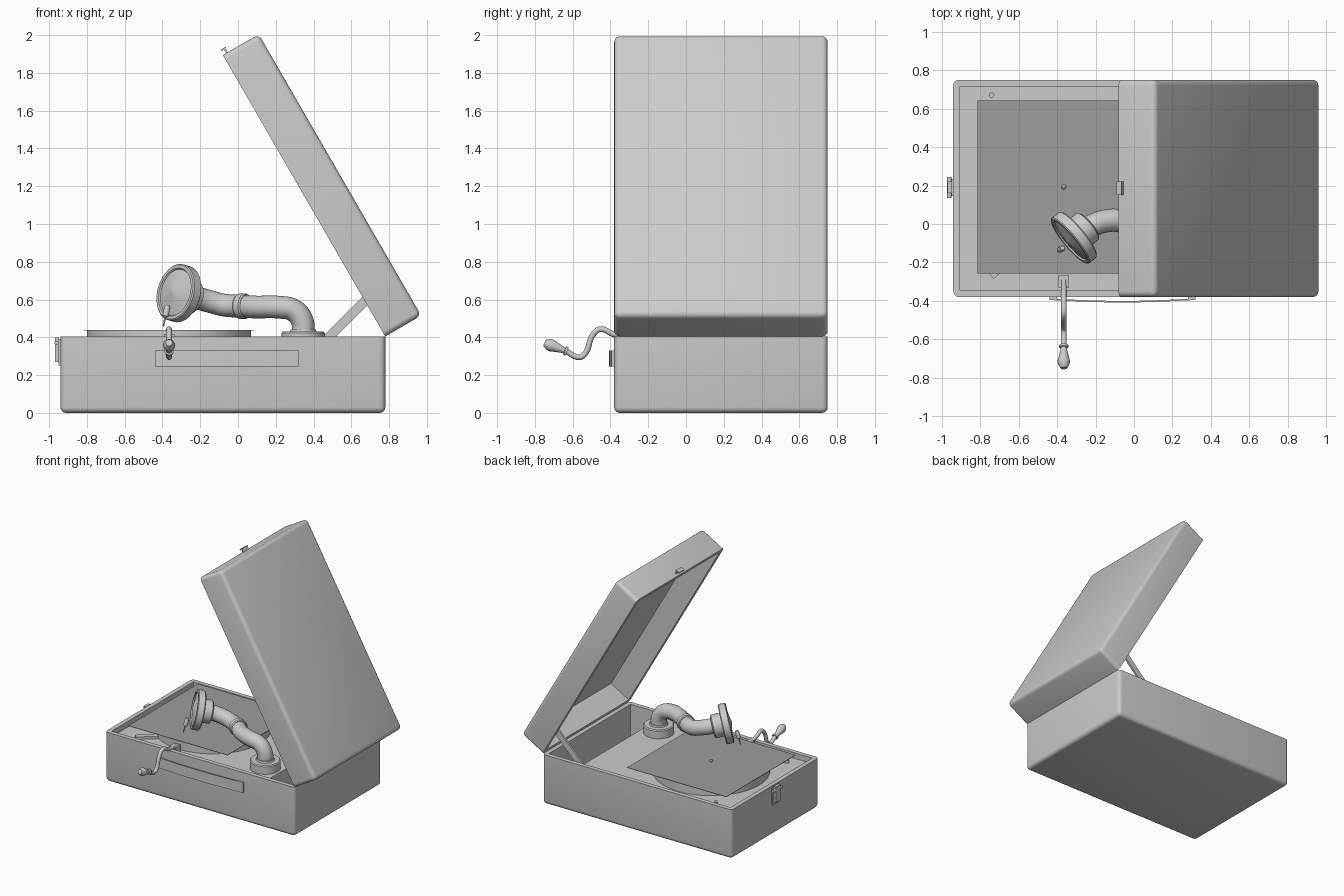
import bpy, bmesh, math
from mathutils import Vector, Matrix

if "Cube" in bpy.data.objects:
    bpy.data.objects.remove(bpy.data.objects["Cube"])


def material(name, v):
    m = bpy.data.materials.new(name)
    m.diffuse_color = (v, v, v, 1)
    m.use_nodes = True
    m.node_tree.nodes["Principled BSDF"].inputs["Base Color"].default_value = m.diffuse_color
    return m


GREY = material("grey", 0.6)
DARK = material("dark_grey", 0.34)


def finish(name, bm, mat=GREY, matrix=None):
    bmesh.ops.recalc_face_normals(bm, faces=bm.faces[:])
    me = bpy.data.meshes.new(name)
    bm.to_mesh(me)
    bm.free()
    if matrix:
        me.transform(matrix)
    me.materials.append(mat)
    ob = bpy.data.objects.new(name, me)
    bpy.context.collection.objects.link(ob)
    return ob


def smooth(ob, angle=35):
    bpy.ops.object.select_all(action='DESELECT')
    ob.select_set(True)
    bpy.context.view_layer.objects.active = ob
    bpy.ops.object.shade_smooth_by_angle(angle=math.radians(angle))
    return ob


def box_bm(lo, hi):
    bm = bmesh.new()
    lo, hi = Vector(lo), Vector(hi)
    bmesh.ops.create_cube(bm, size=1, matrix=Matrix.Translation((lo + hi) / 2) @ Matrix.Diagonal((*(hi - lo), 1)))
    return bm


def box(name, lo, hi, mat=GREY, matrix=None):
    return finish(name, box_bm(lo, hi), mat, matrix)


def lathe(name, profile, origin, axis, sides=32):
    """Spin (radius, distance) points about an axis through origin."""
    bm = bmesh.new()
    rings = []
    for r, d in profile:
        rings.append([bm.verts.new((r * math.cos(t), r * math.sin(t), d))
                      for t in (2 * math.pi * i / sides for i in range(sides))])
    for a, b in zip(rings, rings[1:]):
        for i in range(sides):
            j = (i + 1) % sides
            bm.faces.new((a[i], a[j], b[j], b[i]))
    bm.faces.new(rings[0])
    bm.faces.new(rings[-1])
    rot = Vector(axis).to_track_quat('Z', 'Y').to_matrix().to_4x4()
    return smooth(finish(name, bm, GREY, Matrix.Translation(origin) @ rot))


def tube(name, points, radius):
    """Round tube through smooth path points."""
    cu = bpy.data.curves.new(name, 'CURVE')
    cu.dimensions = '3D'
    cu.bevel_depth = radius
    cu.bevel_resolution = 4
    cu.resolution_u = 5
    cu.use_fill_caps = True
    sp = cu.splines.new('BEZIER')
    sp.bezier_points.add(len(points) - 1)
    for p, co in zip(sp.bezier_points, points):
        p.co = co
        p.handle_left_type = p.handle_right_type = 'AUTO'
    tmp = bpy.data.objects.new(name, cu)
    bpy.context.collection.objects.link(tmp)
    bpy.context.view_layer.update()
    me = bpy.data.meshes.new_from_object(tmp.evaluated_get(bpy.context.evaluated_depsgraph_get()))
    bpy.data.objects.remove(tmp)
    me.materials.clear()
    me.materials.append(GREY)
    ob = bpy.data.objects.new(name, me)
    bpy.context.collection.objects.link(ob)
    return smooth(ob)


L, W, WALL = 1.72, 1.13, 0.036


def shell(name, height, floor, matrix):
    """Open tray, rounded everywhere except along its rim."""
    bm = box_bm((0, -W / 2, 0), (L, W / 2, height))
    edges = [e for e in bm.edges if min(v.co.z for v in e.verts) < height / 2]
    bmesh.ops.bevel(bm, geom=edges, offset=0.03, segments=4, profile=0.5, affect='EDGES')
    ob = finish(name, bm)
    cut = box("cavity_cutter", (WALL, -W / 2 + WALL, floor), (L - WALL, W / 2 - WALL, height + 0.1))
    cut.hide_render = True
    mod = ob.modifiers.new("cavity", 'BOOLEAN')
    mod.operation = 'DIFFERENCE'
    mod.solver = 'EXACT'
    mod.object = cut
    bpy.context.view_layer.objects.active = ob
    bpy.ops.object.modifier_apply(modifier=mod.name)
    bpy.data.objects.remove(cut)
    ob.data.transform(matrix)
    return smooth(ob)


# Case base, with the deck leaving a storage well at the hinge end
YC = 0.185
shell("case_base", 0.405, 0.04, Matrix.Translation((-0.94, YC, 0)))
box("deck", (-0.905, -0.345, 0.03), (0.48, 0.715, 0.36))

# Lid opened by 120 degrees
s, c = math.sin(math.radians(60)), 0.5
LID = Matrix(((-c, 0, -s, 0.97), (0, 1, 0, YC), (s, 0, -c, 0.515), (0, 0, 0, 1)))
shell("lid", 0.22, WALL, LID)

# Lid catch
box("lid_catch_arm", (L - 0.01, -0.035, 0.19), (L + 0.03, 0.035, 0.2), GREY, LID)
box("lid_catch_hook", (L + 0.022, -0.035, 0.185), (L + 0.03, 0.035, 0.215), GREY, LID)

# Lid stay
stay = Matrix.Translation((0.42, 0.70, 0.34)) @ Matrix.Rotation(math.radians(-45), 4, 'Y')
box("lid_stay", (0, -0.008, -0.025), (0.42, 0.008, 0.025), GREY, stay)

# Case latch
box("latch_plate", (-0.95, 0.145, 0.25), (-0.935, 0.235, 0.39))
box("latch_lever", (-0.97, 0.16, 0.27), (-0.948, 0.22, 0.40))
lathe("latch_pivot", [(0.012, 0), (0.012, 0.11)], (-0.96, 0.135, 0.37), (0, 1, 0), 12)

# Carrying strap, gently bowed
bm = bmesh.new()
N = 12
rows = []
for i in range(N + 1):
    t = i / N
    x = -0.44 + 0.76 * t
    y = -0.395 - 0.013 * math.sin(math.pi * t)
    rows.append([bm.verts.new((x, y + dy, z)) for dy, z in
                 ((0, 0.245), (0, 0.33), (0.008, 0.33), (0.008, 0.245))])
for a, b in zip(rows, rows[1:]):
    for k in range(4):
        bm.faces.new((a[k], a[(k + 1) % 4], b[(k + 1) % 4], b[k]))
bm.faces.new(rows[0])
bm.faces.new(rows[-1])
smooth(finish("strap", bm))
for side, x in (("left", -0.44), ("right", 0.28)):
    box("strap_end_" + side, (x, -0.392, 0.245), (x + 0.04, -0.375, 0.33))

# Turntable with its square record sheet
TX, TY = -0.365, 0.193
lathe("platter", [(0.435, 0), (0.435, 0.08)], (TX, TY, 0.357), (0, 0, 1), 64)
box("record_sheet", (TX - 0.45, TY - 0.45, 0.437), (TX + 0.45, TY + 0.45, 0.44), DARK)
lathe("spindle", [(0.013, 0), (0.013, 0.018), (0.006, 0.024)], (TX, TY, 0.43), (0, 0, 1), 16)

# Brake lever and speed pin on the deck
lever = Matrix.Translation((-0.72, -0.25, 0.37)) @ Matrix.Rotation(math.radians(40), 4, 'Z')
box("brake_lever", (-0.03, -0.02, -0.015), (0.16, 0.02, 0.01), GREY, lever)
lathe("speed_pin", [(0.014, 0), (0.014, 0.04)], (-0.74, 0.67, 0.355), (0, 0, 1), 12)

# Tone arm
AX, AY = 0.345, -0.14
lathe("arm_base", [(0.115, 0), (0.115, 0.065), (0.108, 0.073), (0.07, 0.073), (0.066, 0.085)],
      (AX, AY, 0.357), (0, 0, 1), 40)
tube("tone_arm", [(AX, AY, 0.42), (0.342, AY, 0.48), (0.30, AY, 0.54), (0.21, -0.135, 0.56),
                  (0.10, -0.09, 0.56), (0.02, -0.03, 0.565), (-0.07, 0.015, 0.57),
                  (-0.15, 0.015, 0.59), (-0.22, -0.01, 0.61), (-0.26, -0.035, 0.62)], 0.06)
lathe("arm_joint", [(0.062, 0), (0.068, 0.008), (0.068, 0.04), (0.062, 0.048)],
      (0.005, -0.018, 0.565), (0.8, -0.55, 0), 24)

# Sound box facing the record's front left
n = Vector((-0.75, -0.62, 0.21)).normalized()
face = Vector((-0.335, -0.09, 0.64))
lathe("sound_box", [(0.075, -0.135), (0.09, -0.125), (0.09, -0.06), (0.145, -0.06), (0.153, -0.052),
                    (0.153, -0.006), (0.147, 0), (0.13, 0), (0.125, -0.008), (0.02, 0.012), (0.008, 0.016)],
      face, n, 40)
lathe("needle_holder", [(0.011, 0), (0.016, 0.01), (0.016, 0.06), (0.005, 0.07), (0.004, 0.115)],
      (-0.372, -0.125, 0.57), (-0.2, -0.15, -0.97), 12)

# Winding crank
CX = -0.365
box("crank_socket", (CX - 0.028, -0.33, 0.355), (CX + 0.028, -0.265, 0.415))
tube("crank_rod", [(CX, y, z) for y, z in ((-0.29, 0.405), (-0.38, 0.415), (-0.455, 0.443), (-0.495, 0.41),
                                           (-0.53, 0.32), (-0.56, 0.295), (-0.645, 0.333))], 0.015)
lathe("crank_handle", [(0.024, 0), (0.024, 0.012), (0.016, 0.014), (0.018, 0.03), (0.033, 0.09),
                       (0.03, 0.105), (0.018, 0.128)], (CX, -0.63, 0.325), (0, -0.93, 0.36), 16)
